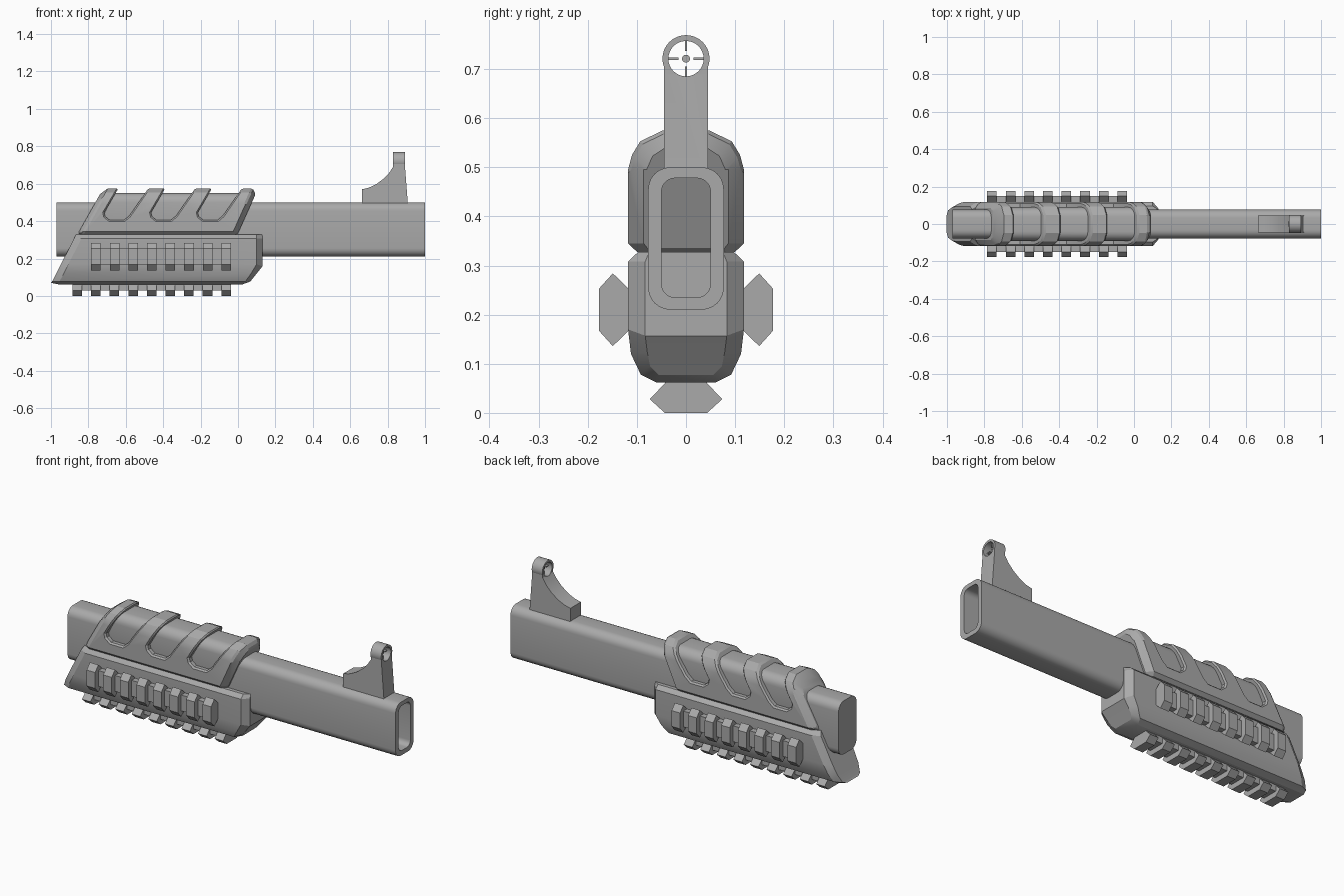
import bpy, bmesh, math
from mathutils import Matrix

if "Cube" in bpy.data.objects:
    bpy.data.objects.remove(bpy.data.objects["Cube"], do_unlink=True)

grey = bpy.data.materials.new("gunmetal_grey")
grey.use_nodes = True
COLOUR = (0.4, 0.4, 0.4, 1)
grey.diffuse_color = COLOUR
grey.node_tree.nodes["Principled BSDF"].inputs["Base Color"].default_value = COLOUR


def finish(name, bm, angle=30):
    bmesh.ops.recalc_face_normals(bm, faces=bm.faces)
    mesh = bpy.data.meshes.new(name)
    bm.to_mesh(mesh)
    bm.free()
    mesh.materials.append(grey)
    obj = bpy.data.objects.new(name, mesh)
    bpy.context.collection.objects.link(obj)
    activate(obj)
    bpy.ops.object.shade_smooth_by_angle(angle=math.radians(angle))
    return obj


def activate(obj):
    bpy.ops.object.select_all(action="DESELECT")
    obj.select_set(True)
    bpy.context.view_layer.objects.active = obj


def loft(name, half_rings, angle=30):
    """Skin mirrored half sections (top to bottom, y > 0) and cap both ends."""
    bm = bmesh.new()
    rings = []
    for half in half_rings:
        left = [bm.verts.new(p) for p in half]
        right = [bm.verts.new((x, -y, z)) for x, y, z in half]
        rings.append(left + right[::-1])
    n = len(rings[0])
    for a, b in zip(rings, rings[1:]):
        for i in range(n):
            j = (i + 1) % n
            bm.faces.new((a[i], a[j], b[j], b[i]))
    for ring in (rings[0], rings[-1]):
        for i in range(n // 2 - 1):
            bm.faces.new((ring[i], ring[i + 1], ring[n - 2 - i], ring[n - 1 - i]))
    return finish(name, bm, angle)


def extrude(bm, points, vector):
    face = bm.faces.new([bm.verts.new(p) for p in points])
    out = bmesh.ops.extrude_face_region(bm, geom=[face])
    verts = [v for v in out["geom"] if isinstance(v, bmesh.types.BMVert)]
    bmesh.ops.translate(bm, verts=verts, vec=vector)


def cut(obj, cutter):
    mod = obj.modifiers.new("cut", "BOOLEAN")
    mod.operation = "DIFFERENCE"
    mod.solver = "EXACT"
    mod.object = cutter
    activate(obj)
    bpy.ops.object.modifier_apply(modifier=mod.name)
    bpy.data.objects.remove(cutter, do_unlink=True)


def rounded_half(x, w, z0, z1, r, steps=6):
    """Half of a rounded rectangle across the length of the model."""
    arc = [math.pi / 2 * i / steps for i in range(steps + 1)]
    top = [(x, w - r + r * math.sin(a), z1 - r + r * math.cos(a)) for a in arc]
    low = [(x, w - r + r * math.cos(a), z0 + r - r * math.sin(a)) for a in arc]
    return top + low


# Long hollow shroud, open at the muzzle
outer = (0.077, 0.21, 0.50, 0.045)
inner = (0.05, 0.235, 0.478, 0.028)
loft("barrel_shroud", [rounded_half(-0.97, *outer), rounded_half(1.0, *outer),
                       rounded_half(1.0, *inner), rounded_half(-0.6, *inner)])

# Upper guard with slanted, chamfered ends
upper = [(0.047, 0.575), (0.093, 0.553), (0.11, 0.525), (0.118, 0.495),
         (0.118, 0.345), (0.1, 0.328)]


def upper_ring(base, slope, inset):
    ring = []
    for y, z in upper:
        if inset:
            y, z = y * 0.73, z - (0.03 if z > 0.5 else 0)
        ring.append((base + slope * (z - 0.335), y, z))
    return ring


guard = loft("upper_guard", [upper_ring(-0.855, 0.56, True), upper_ring(-0.83, 0.56, False),
                             upper_ring(-0.03, 0.45, False), upper_ring(0.0, 0.45, True)])

# Three slanted vent slots
bm = bmesh.new()
for k in range(3):
    s = -0.71 + 0.25 * k
    slot = [(s - 0.005, 0.445), (s, 0.425), (s + 0.025, 0.405), (s + 0.1, 0.405),
            (s + 0.13, 0.43), (s + 0.255, 0.61), (s + 0.091, 0.61)]
    extrude(bm, [(x, -0.3, z) for x, z in slot], (0, 0.6, 0))
cutter = finish("slot_cutter", bm)
cutter.hide_render = True
cut(guard, cutter)
bevel = guard.modifiers.new("edge_chamfer", "BEVEL")
bevel.width = 0.008
bevel.segments = 1
bevel.limit_method = "ANGLE"
bevel.angle_limit = math.radians(50)
activate(guard)
bpy.ops.object.modifier_apply(modifier=bevel.name)
bpy.ops.object.shade_smooth_by_angle(angle=math.radians(25))

# Rounded liner seen through the slots
core = (0.09, 0.35, 0.55, 0.05)
loft("guard_liner", [[(x + 0.5 * (z - 0.55), y, z) for x, y, z in rounded_half(end, *core)]
                     for end in (-0.66, 0.05)])

# Lower guard: raked back end, chamfered nose
lower = [(0.097, 0.328), (0.118, 0.308), (0.118, 0.17), (0.112, 0.12),
         (0.092, 0.078), (0.06, 0.062)]
nose_outer = [0.1, 0.1, 0.1, 0.07, 0.04, 0.025]
nose_inner = [(0.13, 0.075, 0.328), (0.13, 0.083, 0.308), (0.13, 0.083, 0.157),
              (0.104, 0.079, 0.125), (0.08, 0.073, 0.095), (0.066, 0.055, 0.077)]


def rake(base, z):
    return base + 0.51 * (z - 0.065)


loft("lower_guard", [
    [(rake(-1.0, z), y * 0.8, max(z, 0.07)) for y, z in lower],
    [(rake(-0.96, z), y, z) for y, z in lower],
    [(x, y, z) for x, (y, z) in zip(nose_outer, lower)],
    nose_inner], 25)


# Accessory rails: continuous foot plus spaced dovetail teeth
def rail(name, start, count, matrix):
    bm = bmesh.new()
    pitch, width = 0.0995, 0.051
    length = pitch * (count - 1) + width
    foot = [(-0.043, -0.015), (0.043, -0.015), (0.043, 0.032), (-0.043, 0.032)]
    tooth = [(-0.043, 0), (0.043, 0), (0.074, 0.032), (0.043, 0.06),
             (-0.043, 0.06), (-0.074, 0.032)]
    extrude(bm, [(start, a, b) for a, b in foot], (length, 0, 0))
    for k in range(count):
        extrude(bm, [(start + pitch * k, a, b) for a, b in tooth], (width, 0, 0))
    bmesh.ops.transform(bm, matrix=matrix, verts=bm.verts)
    return finish(name, bm)


for side, sign in (("left", 1), ("right", -1)):
    rail(side + "_rail", -0.785, 8, Matrix.Translation((0, sign * 0.117, 0.21))
         @ Matrix.Rotation(-sign * math.pi / 2, 4, "X"))
rail("bottom_rail", -0.885, 9, Matrix.Translation((0, 0, 0.06))
     @ Matrix.Rotation(math.pi, 4, "X"))

# Front sight: swept base below an aperture ring
RING_Z, RING_X = 0.721, 0.861
bm = bmesh.new()
sweep = [(0.663, 0.48), (0.663, 0.57), (0.70, 0.579), (0.74, 0.598), (0.78, 0.628),
         (0.81, 0.66), (0.829, 0.69), (0.829, RING_Z), (0.893, RING_Z),
         (0.893, 0.688), (0.909, 0.48)]
extrude(bm, [(x, -0.045, z) for x, z in sweep], (0, 0.09, 0))
sight = finish("front_sight_base", bm)


def disc(name, radius, depth):
    bm = bmesh.new()
    bmesh.ops.create_cone(bm, cap_ends=True, segments=32, radius1=radius, radius2=radius,
                          depth=depth, matrix=Matrix.Translation((RING_X, 0, RING_Z))
                          @ Matrix.Rotation(math.pi / 2, 4, "Y"))
    return finish(name, bm)


ring = disc("front_sight_ring", 0.048, 0.064)
for part in (sight, ring):
    hole = disc("hole_cutter", 0.036, 0.3)
    hole.hide_render = True
    cut(part, hole)
    activate(part)
    bpy.ops.object.shade_smooth_by_angle(angle=math.radians(30))

# Crosshair bars and centre dot
disc("crosshair_dot", 0.008, 0.02)
bm = bmesh.new()
for k in range(4):
    spin = Matrix.Rotation(math.pi / 2 * k, 4, "X")
    bmesh.ops.create_cube(bm, size=1, matrix=Matrix.Translation((RING_X, 0, RING_Z)) @ spin
                          @ Matrix.Translation((0, 0, 0.0265))
                          @ Matrix.Diagonal((0.02, 0.005, 0.022, 1)))
finish("crosshair_bars", bm)
